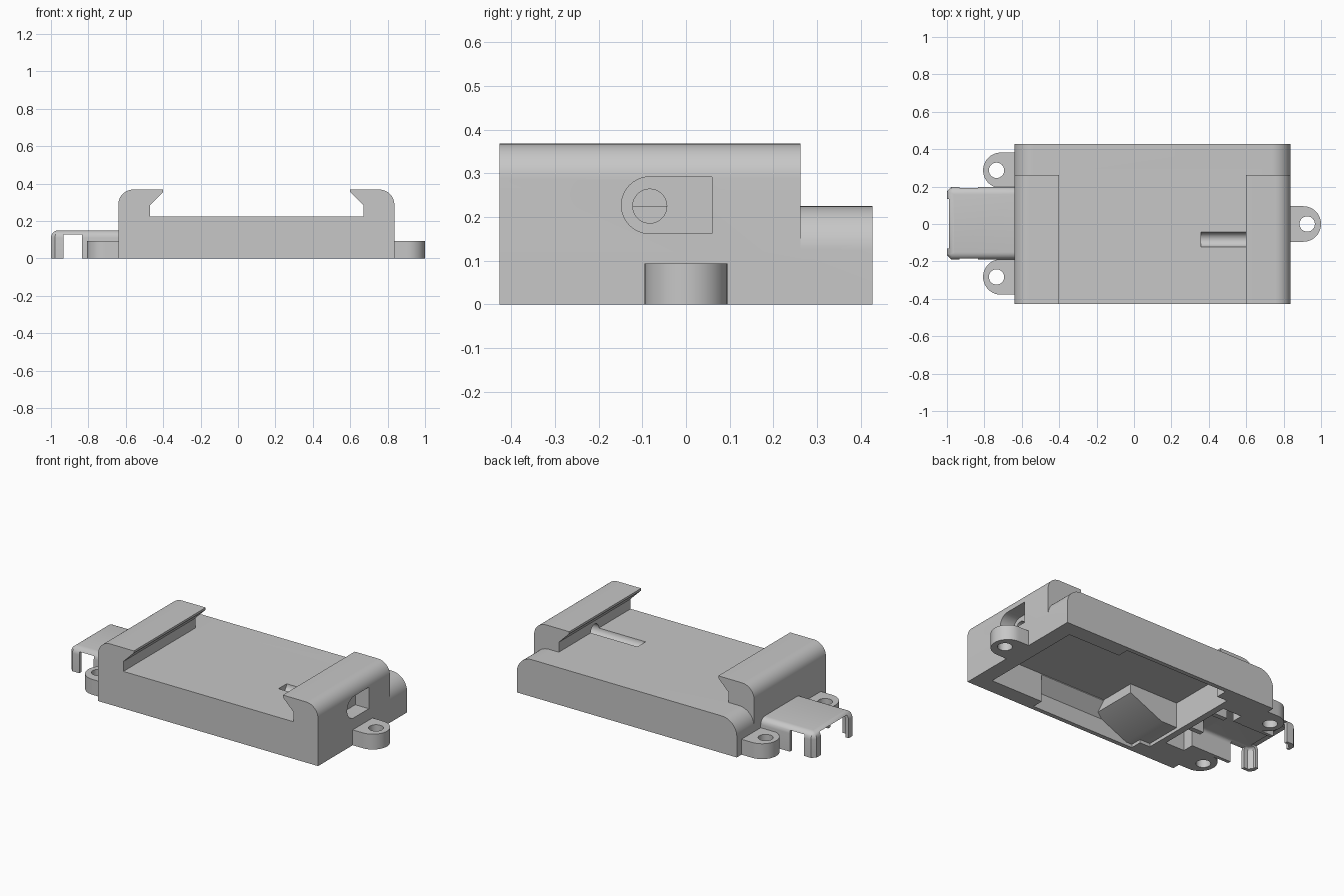
import bpy, bmesh, math

old = bpy.data.objects.get("Cube")
if old:
    bpy.data.objects.remove(old, do_unlink=True)

grey = bpy.data.materials.new("plain grey")
grey.use_nodes = True
COLOUR = (0.57, 0.57, 0.57, 1)
grey.diffuse_color = COLOUR
grey.node_tree.nodes["Principled BSDF"].inputs["Base Color"].default_value = COLOUR


def finish(name, bm):
    bmesh.ops.recalc_face_normals(bm, faces=bm.faces)
    mesh = bpy.data.meshes.new(name)
    bm.to_mesh(mesh)
    bm.free()
    mesh.materials.append(grey)
    obj = bpy.data.objects.new(name, mesh)
    bpy.context.collection.objects.link(obj)
    return obj


def prism(name, pts, axis, lo, hi):
    """Extrude a 2D outline along an axis."""
    place = {"x": lambda p, d: (d, p[0], p[1]),
             "y": lambda p, d: (p[0], d, p[1]),
             "z": lambda p, d: (p[0], p[1], d)}[axis]
    bm = bmesh.new()
    a = [bm.verts.new(place(p, lo)) for p in pts]
    b = [bm.verts.new(place(p, hi)) for p in pts]
    bm.faces.new(a)
    bm.faces.new(b[::-1])
    for i in range(len(pts)):
        j = (i + 1) % len(pts)
        bm.faces.new((a[i], a[j], b[j], b[i]))
    return finish(name, bm)


def block(name, x, y, z, radius=0):
    """Box from ranges; radius chamfers the end corners and rounds the top."""
    bm = bmesh.new()
    bmesh.ops.create_cube(bm, size=1)
    for v in bm.verts:
        v.co = [r[0] if c < 0 else r[1] for c, r in zip(v.co, (x, y, z))]
    if radius:
        def middle(e):
            return (e.verts[0].co + e.verts[1].co) / 2
        corners = [e for e in bm.edges if middle(e).x < x[0] + 0.001
                   and z[0] + 0.001 < middle(e).z < z[1] - 0.001]
        bmesh.ops.bevel(bm, geom=corners, offset=0.022, segments=1,
                        affect='EDGES')
        top = [e for e in bm.edges if middle(e).z > z[1] - 0.001
               and middle(e).x < x[1] - 0.001]
        bmesh.ops.bevel(bm, geom=top, offset=radius, segments=6,
                        profile=0.5, affect='EDGES')
    return finish(name, bm)


def arc(cx, cy, r, start, end, n=12):
    steps = [math.radians(start + (end - start) * i / n) for i in range(n + 1)]
    return [(cx + r * math.cos(t), cy + r * math.sin(t)) for t in steps]


def combine(obj, other, operation='DIFFERENCE'):
    mod = obj.modifiers.new(operation, 'BOOLEAN')
    mod.operation, mod.solver, mod.object = operation, 'EXACT', other
    bpy.context.view_layer.objects.active = obj
    bpy.ops.object.modifier_apply(modifier=mod.name)
    bpy.data.objects.remove(other, do_unlink=True)


LEFT, RIGHT, DECK, TOP = -0.64, 0.836, 0.225, 0.368
FRONT, STEP, BACK = -0.427, 0.262, 0.427

# Body: tray with two inward hooks
outline = [(LEFT, 0)]
outline += arc(LEFT + 0.08, TOP - 0.08, 0.08, 180, 90)
outline += [(-0.4, TOP), (-0.4, 0.355), (-0.47, 0.285), (-0.47, DECK),
            (0.67, DECK), (0.67, 0.285), (0.6, 0.355), (0.6, TOP)]
outline += arc(RIGHT - 0.08, TOP - 0.08, 0.08, 90, 0)
outline += [(RIGHT, 0)]
body = prism("body", outline, "y", FRONT, STEP)

# Low back strip with rounded ends
strip = [(LEFT, 0)] + arc(LEFT + 0.1, DECK - 0.1, 0.1, 180, 90)
strip += arc(RIGHT - 0.1, DECK - 0.1, 0.1, 90, 0) + [(RIGHT, 0)]
combine(body, prism("back_strip", strip, "y", STEP, BACK), 'UNION')

# Open underside with sloped side bays, and the cable bay
combine(body, block("cavity", (-0.39, 0.74), (-0.33, 0.33), (-0.1, 0.175)))
for side in (-1, 1):
    bay = [(side * 0.3, -0.1), (side * 0.4, -0.1), (side * 0.4, 0.1),
           (side * 0.326, 0.174), (side * 0.3, 0.174)]
    combine(body, prism("side_bay", bay, "x", -0.32, 0.385))
combine(body, block("cable_bay", (-0.56, -0.43), (-0.24, 0.25), (-0.1, 0.17)))
combine(body, block("cable_opening", (-0.7, -0.5), (-0.17, 0.18), (-0.1, 0.13)))

# Screw pocket and groove
groove = arc(-0.083, DECK, 0.039, 0, 360, 32)[:-1]
combine(body, prism("groove", groove, "x", 0.357, 0.79))
pocket = arc(-0.083, DECK + 0.002, 0.065, 90, 270, 20)
pocket += [(0.06, 0.162), (0.06, 0.292)]
combine(body, prism("pocket", pocket, "x", 0.745, 0.9))

# Screw lugs: hole centre and side
for name, x, y, side in (("left_lug", 0.926, 0, 1),
                         ("right_back_lug", -0.735, 0.287, -1),
                         ("right_front_lug", -0.735, -0.283, -1)):
    root = RIGHT - 0.02 if side > 0 else LEFT + 0.02
    tip = 1.0 if side > 0 else -0.807
    turn = 0 if side > 0 else 180
    shape = arc(tip - side * 0.095, y, 0.095, turn - 90, turn + 90, 20)
    shape += [(root, y + side * 0.095), (root, y - side * 0.095)]
    lug = prism(name, shape, "z", 0, 0.093)
    hole = arc(x, y, 0.041, 0, 360, 32)[:-1]
    combine(lug, prism("lug_hole", hole, "z", -0.1, 0.2))

# Cable cover: thin rounded shell on corner legs
cover = block("cable_cover", (-1, -0.62), (-0.19, 0.198), (0, 0.15), 0.04)
combine(cover, block("cover_inside", (-0.98, -0.5), (-0.17, 0.178), (-0.1, 0.13), 0.022))
combine(cover, block("side_gap", (-0.932, -0.835), (-0.5, 0.5), (-0.1, 0.128)))
combine(cover, block("end_gap", (-1.1, -0.95), (-0.13, 0.135), (-0.1, 0.138)))

# Sloped block beside the cable bay
wedge = [(-0.06, 0.18), (-0.06, 0.12), (-0.28, 0.02), (-0.4, 0.02), (-0.4, 0.18)]
prism("inner_wedge", wedge, "y", -0.405, -0.1)

# Thin ribs in the cable bay
for i, y in enumerate((-0.1, 0.1)):
    block(f"cable_rib_{i + 1}", (-0.57, -0.42), (y - 0.015, y + 0.015), (0.05, 0.18))

# Smooth the rounded surfaces, keep edges sharp
bpy.ops.object.select_all(action='DESELECT')
for obj in bpy.context.collection.objects:
    if obj.type == 'MESH' and obj.data.materials and obj.data.materials[0] == grey:
        obj.select_set(True)
        bpy.context.view_layer.objects.active = obj
bpy.ops.object.shade_smooth_by_angle(angle=math.radians(30))
